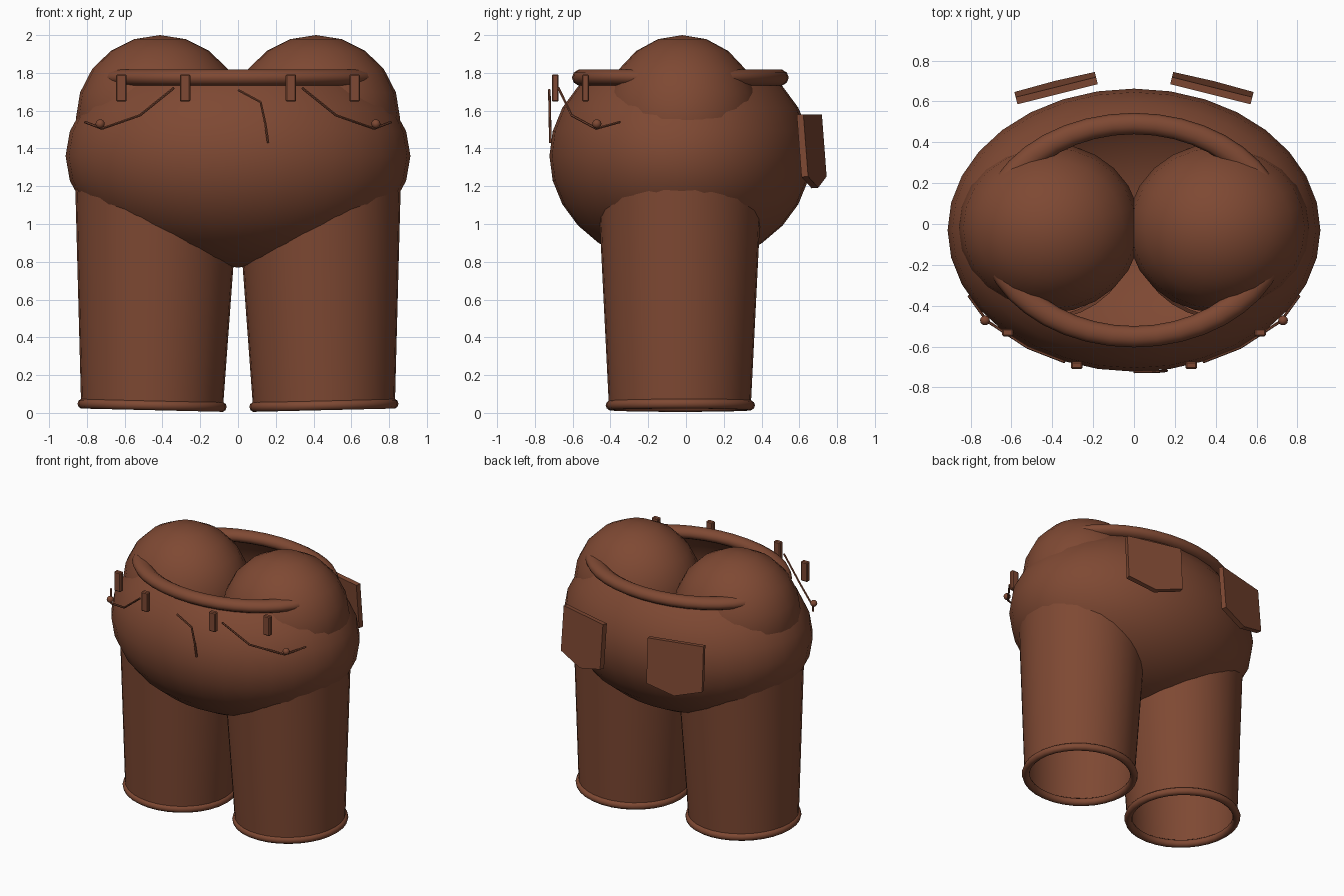
import bpy, bmesh, math
from mathutils import Matrix, Vector

if "Cube" in bpy.data.objects:
    bpy.data.objects.remove(bpy.data.objects["Cube"])

brown = bpy.data.materials.new("brown_fabric")
brown.diffuse_color = (0.21, 0.066, 0.033, 1)
brown.use_nodes = True
brown.node_tree.nodes["Principled BSDF"].inputs["Base Color"].default_value = brown.diffuse_color


def finish(obj, name, smooth=True):
    """Name, colour and shade one part."""
    obj.name = name
    obj.data.materials.clear()
    obj.data.materials.append(brown)
    bpy.ops.object.select_all(action='DESELECT')
    obj.select_set(True)
    bpy.context.view_layer.objects.active = obj
    if smooth:
        bpy.ops.object.shade_smooth_by_angle(angle=math.radians(40))
    return obj


def from_bmesh(bm, name, smooth=True):
    mesh = bpy.data.meshes.new(name)
    bm.to_mesh(mesh)
    bm.free()
    obj = bpy.data.objects.new(name, mesh)
    bpy.context.collection.objects.link(obj)
    return finish(obj, name, smooth)


def ellipsoid(centre, radii, segments, rings):
    bm = bmesh.new()
    bmesh.ops.create_uvsphere(bm, u_segments=segments, v_segments=rings, radius=1)
    bmesh.ops.scale(bm, vec=radii, verts=bm.verts)
    bmesh.ops.translate(bm, vec=centre, verts=bm.verts)
    return bm


def torus(name, centre, major, minor, scale=(1, 1, 1), tilt=0, segments=32):
    bpy.ops.mesh.primitive_torus_add(
        major_segments=segments, minor_segments=10, major_radius=major,
        minor_radius=minor, location=centre, rotation=(0, tilt, 0))
    obj = bpy.context.object
    obj.scale = scale
    return finish(obj, name)


def stitch(name, points, radius):
    """Thin cord along a short path."""
    curve = bpy.data.curves.new(name, 'CURVE')
    curve.dimensions = '3D'
    curve.bevel_depth = radius
    curve.bevel_resolution = 1
    curve.use_fill_caps = True
    spline = curve.splines.new('POLY')
    spline.points.add(len(points) - 1)
    for p, co in zip(spline.points, points):
        p.co = (*co, 1)
    obj = bpy.data.objects.new(name, curve)
    bpy.context.collection.objects.link(obj)
    bpy.ops.object.select_all(action='DESELECT')
    obj.select_set(True)
    bpy.context.view_layer.objects.active = obj
    bpy.ops.object.convert(target='MESH')
    return finish(bpy.context.object, name)


def box(name, centre, size):
    bm = bmesh.new()
    bmesh.ops.create_cube(bm, size=1)
    bmesh.ops.scale(bm, vec=size, verts=bm.verts)
    bmesh.ops.bevel(bm, geom=bm.edges[:], offset=0.006, segments=1, affect='EDGES')
    bmesh.ops.translate(bm, vec=centre, verts=bm.verts)
    return from_bmesh(bm, name, False)


# Hip shell: ellipsoid bowl, open at the waist
bm = ellipsoid((0, -0.03, 1.36), (0.913, 0.693, 0.59), 32, 14)
bmesh.ops.bisect_plane(bm, geom=bm.verts[:] + bm.edges[:] + bm.faces[:],
                       plane_co=(0, 0, 1.765), plane_no=(0, 0, 1), clear_outer=True)
from_bmesh(bm, "hip_shell")

# Waistband
torus("waistband", (0, -0.03, 1.775), 1, 0.1,
      scale=(0.69, 0.522, 0.45), segments=40)

for side, label in ((-1, "left"), (1, "right")):
    # Rounded volumes rising out of the waist
    from_bmesh(ellipsoid((side * 0.413, -0.02, 1.56), (0.445, 0.415, 0.44), 24, 10),
               label + "_dome")

    # Open tapered leg, leaning slightly outward towards the cuff
    bottom = Vector((side * 0.455, -0.03, 0.04))
    top = Vector((side * 0.428, -0.035, 1.2))
    tilt = -side * math.atan2(0.027, 1.16)
    bm = bmesh.new()
    bmesh.ops.create_cone(bm, cap_ends=False, segments=32, radius1=0.376,
                          radius2=0.434, depth=1.16)
    bmesh.ops.transform(bm, verts=bm.verts, matrix=Matrix.Translation(
        (bottom + top) / 2) @ Matrix.Rotation(tilt, 4, 'Y'))
    from_bmesh(bm, label + "_leg")
    torus(label + "_cuff", bottom, 0.368, 0.027, tilt=tilt)

    # Belt loops
    for i, (x, y) in enumerate(((0.28, -0.692), (0.618, -0.532))):
        box(f"{label}_belt_loop_{i + 1}", (side * x, y, 1.72), (0.055, 0.036, 0.145))

    # Front pocket seam and rivet
    path = ((0.34, -0.675, 1.72), (0.52, -0.605, 1.575),
            (0.72, -0.475, 1.505), (0.81, -0.35, 1.54))
    stitch(label + "_front_pocket_seam", [(side * x, y, z) for x, y, z in path], 0.007)
    from_bmesh(ellipsoid((side * 0.73, -0.472, 1.53), (0.024, 0.024, 0.024), 12, 8),
               label + "_rivet")

    # Back pocket: pentagonal plate standing off the shell
    outline = ((-0.203, 0.185), (0.203, 0.185), (0.203, -0.145),
               (0, -0.205), (-0.203, -0.145))
    bm = bmesh.new()
    face = bm.faces.new([bm.verts.new((x, -0.018, z)) for x, z in outline])
    ext = bmesh.ops.extrude_face_region(bm, geom=[face])
    bmesh.ops.translate(bm, vec=(0, 0.036, 0),
                        verts=[v for v in ext["geom"] if isinstance(v, bmesh.types.BMVert)])
    bmesh.ops.recalc_face_normals(bm, faces=bm.faces)
    place = (Matrix.Translation((side * 0.382, 0.667, 1.395))
             @ Matrix.Rotation(-side * math.radians(14), 4, 'Z')
             @ Matrix.Rotation(math.radians(4.5), 4, 'X'))
    bmesh.ops.transform(bm, verts=bm.verts, matrix=place)
    from_bmesh(bm, label + "_back_pocket", False)

# Fly seam
stitch("fly_seam", ((0, -0.724, 1.71), (0.12, -0.722, 1.645),
                    (0.145, -0.72, 1.53), (0.16, -0.718, 1.43)), 0.007)
